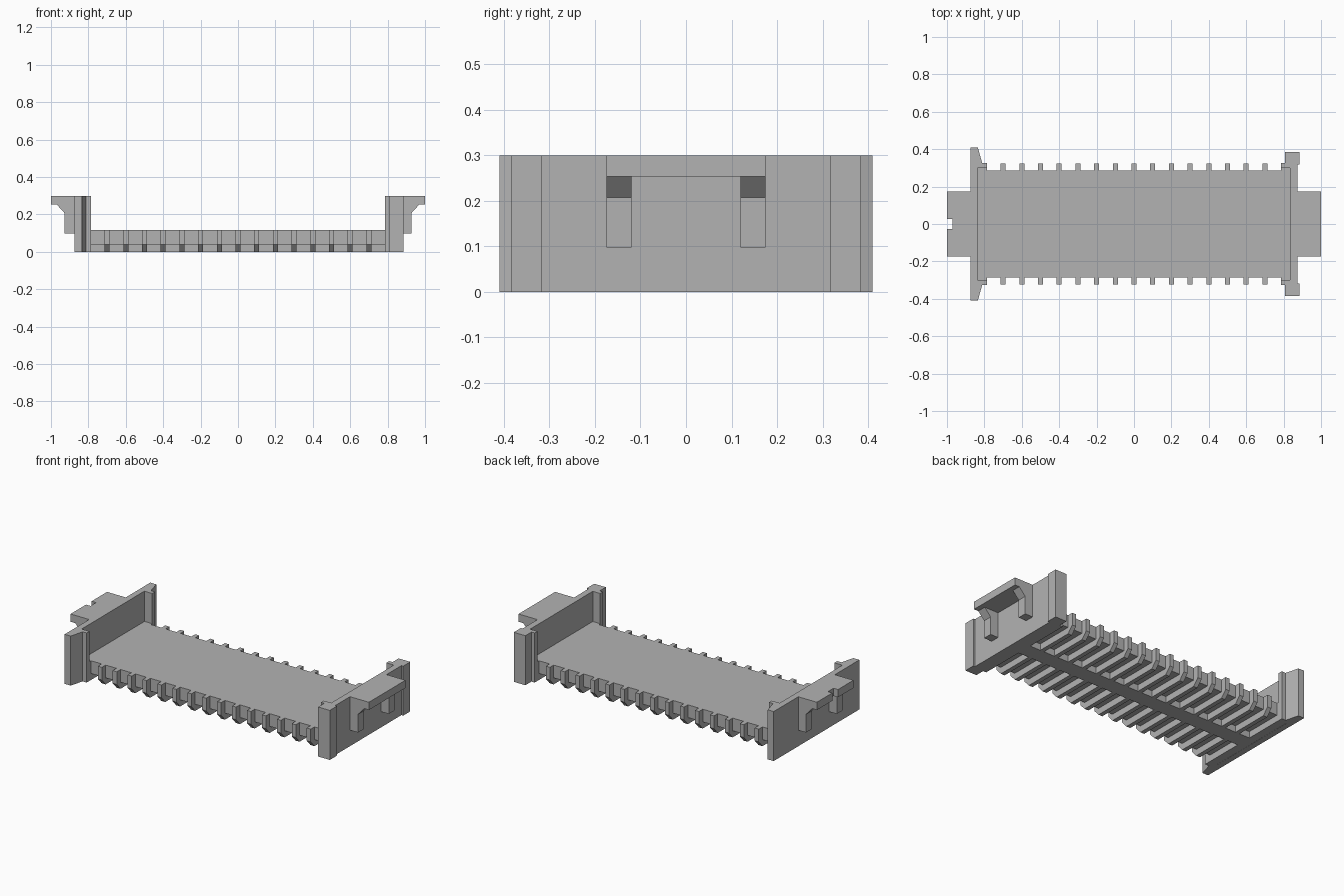
import bpy
import bmesh
from mathutils import Vector

if "Cube" in bpy.data.objects:
    bpy.data.objects.remove(bpy.data.objects["Cube"])

grey = bpy.data.materials.new("plain_grey")
grey.use_nodes = True
COLOUR = (0.45, 0.45, 0.45, 1)
grey.diffuse_color = COLOUR
grey.node_tree.nodes["Principled BSDF"].inputs["Base Color"].default_value = COLOUR


def prisms(name, outlines, axis, spans):
    """Extrude each outline along an axis, once for every (start, end) span."""
    bm = bmesh.new()
    for outline in outlines:
        for start, end in spans:
            verts = []
            for a, b in outline:
                co = (start, a, b) if axis == "x" else (a, start, b) if axis == "y" else (a, b, start)
                verts.append(bm.verts.new(co))
            face = bm.faces.new(verts)
            new = bmesh.ops.extrude_face_region(bm, geom=[face])["geom"]
            shift = Vector([end - start if c == axis else 0 for c in "xyz"])
            bmesh.ops.translate(bm, vec=shift, verts=[g for g in new if isinstance(g, bmesh.types.BMVert)])
    bmesh.ops.recalc_face_normals(bm, faces=bm.faces)
    mesh = bpy.data.meshes.new(name)
    bm.to_mesh(mesh)
    bm.free()
    mesh.materials.append(grey)
    obj = bpy.data.objects.new(name, mesh)
    bpy.context.collection.objects.link(obj)
    return obj


def rect(a0, a1, b0, b1):
    return [(a0, b0), (a1, b0), (a1, b1), (a0, b1)]


def mirrored(half):
    """Close a half outline by reflecting it across its second coordinate."""
    return half + [(a, -b) for a, b in reversed(half)]


TOP, DECK, UNDER = 0.3, 0.117, 0.04
INNER = 0.785

# Deck plate with a central spine beneath it
prisms("deck_plate", [rect(-INNER, INNER, -0.287, 0.287)], "z", [(UNDER, DECK)])
prisms("centre_spine", [rect(-INNER, INNER, -0.05, 0.05)], "z", [(0, UNDER)])

# Cross ribs, each ending in a chamfered tooth on the deck edge
tooth = [(0.05, 0), (0.287, 0), (0.323, UNDER), (0.323, DECK),
         (0.287, DECK), (0.287, UNDER), (0.05, UNDER)]
tooth_spans = [(i / 10 - 0.0135, i / 10 + 0.0135) for i in range(-7, 8)]
prisms("rib_teeth", [tooth, [(-y, z) for y, z in tooth]], "x", tooth_spans)

# End walls with their corner posts
right_wall = mirrored([(-0.875, 0.41), (-0.835, 0.41), (-0.812, 0.327),
                       (-INNER, 0.327), (-INNER, 0.3), (-0.838, 0.3)])
left_wall = mirrored([(0.873, 0.318), (0.885, 0.318), (0.885, 0.385), (0.807, 0.385),
                      (0.807, 0.327), (INNER, 0.327), (INNER, 0.3), (0.835, 0.3)])
# The left outline starts on its outer face, so its halves join there last
prisms("right_end_wall", [right_wall], "z", [(0, TOP)])
prisms("left_end_wall", [left_wall], "z", [(0, TOP)])

# Sills joining the deck to the walls
for side, name in ((-1, "right_sill"), (1, "left_sill")):
    prisms(name, [rect(side * INNER, side * 0.837, -0.3, 0.3)], "z", [(0, DECK)])

# Latch ledges; the right one has a small notch
prisms("left_ledge", [rect(0.873, 1, -0.175, 0.175)], "z", [(0.253, TOP)])
notched = mirrored([(-0.875, 0.175), (-1, 0.175), (-1, 0.027), (-0.97, 0.027)])
prisms("right_ledge", [notched], "z", [(0.253, TOP)])

# Brackets under the ledges
bracket = [(0.873, 0.097), (0.927, 0.097), (0.927, 0.207), (0.969, 0.253), (0.873, 0.253)]
bracket_spans = [(-0.175, -0.12), (0.12, 0.175)]
prisms("left_brackets", [bracket], "y", bracket_spans)
prisms("right_brackets", [[(-x, z) for x, z in bracket]], "y", bracket_spans)
